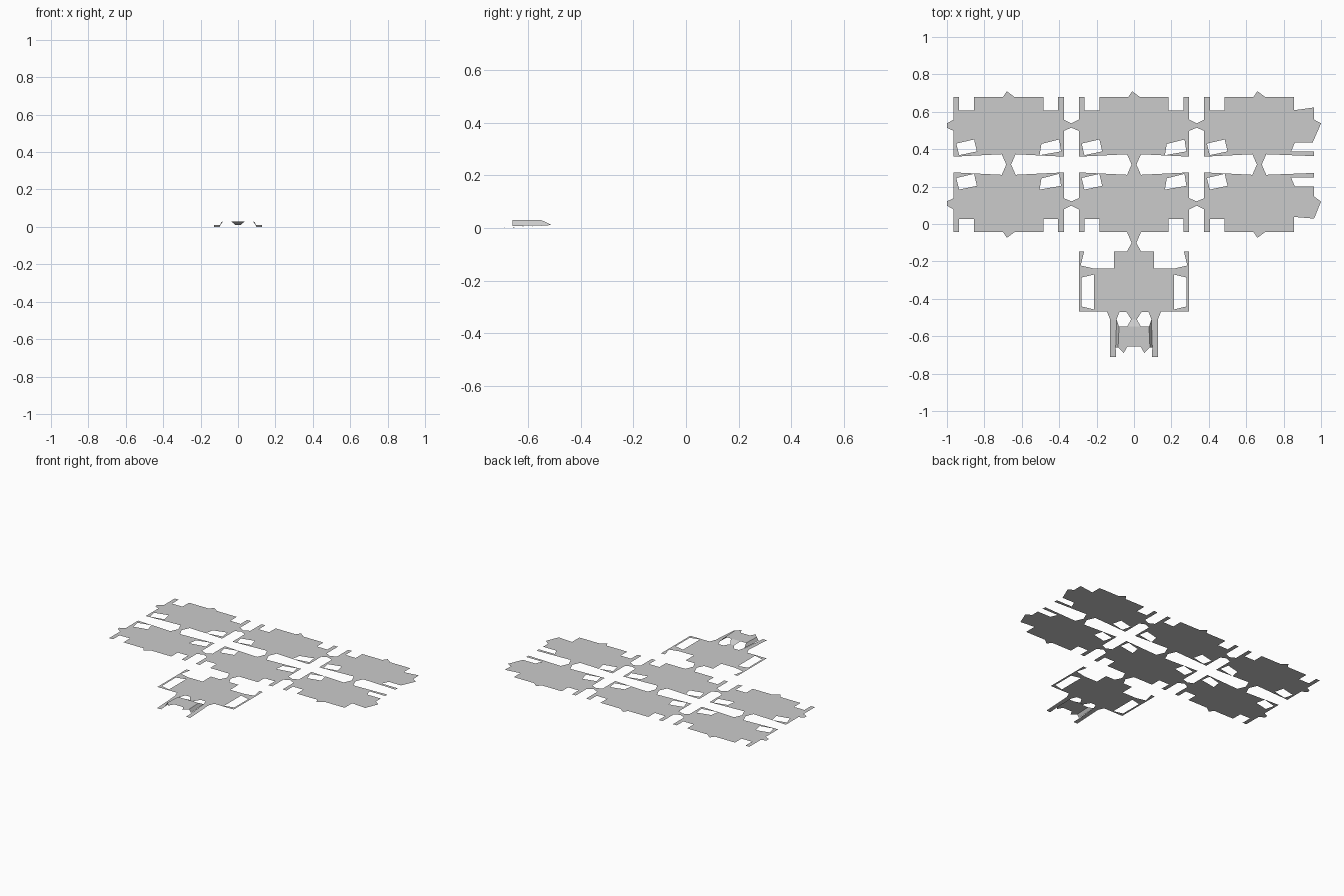
import bpy, bmesh

if "Cube" in bpy.data.objects:
    bpy.data.objects.remove(bpy.data.objects["Cube"])

Z = 0.011      # height of the flat sheet
MID = 0.318    # line between the two rows of panels


def new_object(name, bm):
    for f in bm.faces:
        f.normal_update()
        if f.normal.z < 0:
            f.normal_flip()
    me = bpy.data.meshes.new(name)
    bm.to_mesh(me)
    bm.free()
    ob = bpy.data.objects.new(name, me)
    bpy.context.collection.objects.link(ob)
    return ob


def sheet(name, loops):
    """Flat sheet: first loop is the outline, the others are holes."""
    bm = bmesh.new()
    edges = []
    for pts in loops:
        vs = [bm.verts.new((x, y, Z)) for x, y in pts]
        edges += [bm.edges.new((a, vs[i - 1])) for i, a in enumerate(vs)]
    bmesh.ops.triangle_fill(bm, edges=edges, use_beauty=True, normal=(0, 0, 1))
    bmesh.ops.dissolve_limit(bm, angle_limit=0.01, verts=[], edges=bm.edges[:])
    return new_object(name, bm)


def flip(pts):
    return [(-x, y) for x, y in reversed(pts)]


# Half outline of a panel, from the middle neck to the outer edge
closed = [(.013, 0), (.037, .055), (.295, .042), (.295, .18), (.335, .197),
          (.335, .22), (.295, .24), (.295, .362), (.265, .362), (.265, .29),
          (.185, .29), (.185, .362)]
outer = [(x if x < .33 else .33, h) for x, h in closed]
# Right-hand end panels have an open slot and no bar
open_start = [(.013, 0), (.037, .055), (.293, .045), (.293, .07), (.17, .07),
              (.19, .117)]
open_top = open_start + [(.285, .117), (.33, .22), (.293, .24), (.293, .305),
                         (.185, .29), (.185, .362)]
open_low = open_start + [(.293, .117), (.293, .171), (.33, .198), (.293, .289),
                         (.185, .28), (.185, .362)]
tab = [(.03, .362), (-.01, .392), (-.03, .362)]
neck = [(.037, .362), (.013, .418), (-.013, .418), (-.037, .362)]
hole_left = [(-.28, .112), (-.185, .134), (-.17, .07), (-.265, .05)]
hole_right = [(.175, .11), (.27, .134), (.28, .07), (.165, .05)]

# Two rows of three panels
for row, sign in (("upper", 1), ("lower", -1)):
    for col in (-1, 0, 1):
        cx = col * .67
        left = flip(outer if col < 0 else closed)
        right = closed
        if col > 0:
            right = open_top if sign > 0 else open_low
        end = neck if (row, col) == ("lower", 0) else tab
        outline = right + end + left
        shift = 0 if sign > 0 else -.184
        holes = [hole_left] if col > 0 else [hole_left, hole_right]
        loops = [[(cx + x, MID + sign * h) for x, h in outline]]
        loops += [[(cx + x, MID + h + shift) for x, h in hl] for hl in holes]
        sheet(f"{row}_panel_{col + 2}", loops)

# Front panel with side windows and three connecting necks
half = [(.013, -.10), (.037, -.147), (.107, -.147), (.107, -.238), (.215, -.238),
        (.285, -.222), (.267, -.147), (.295, -.147), (.295, -.468), (.145, -.468),
        (.128, -.51), (.093, -.51), (.078, -.47), (.04, -.47), (.015, -.51)]
window = [(.213, -.27), (.28, -.286), (.28, -.441), (.213, -.457)]
sheet("front_panel", [half + flip(half), window, flip(window)])

# Folded end piece: raised plate, sloping sides and lowered flaps
bm = bmesh.new()
T = .03
for s in (1, -1):
    for face in (
        [(0, -.51, Z), (.015, -.51, Z), (.037, -.549, T), (0, -.549, T)],
        [(0, -.549, T), (.08, -.549, T), (.085, -.66, T), (.055, -.69, T),
         (.035, -.655, T), (0, -.655, T)],
        [(.08, -.549, T), (.093, -.51, Z), (.098, -.66, .008), (.085, -.66, T)],
        [(.093, -.51, Z), (.128, -.51, Z), (.128, -.71, 0), (.096, -.71, 0),
         (.098, -.66, .003)],
    ):
        bm.faces.new([bm.verts.new((s * x, y, z)) for x, y, z in face])
bmesh.ops.remove_doubles(bm, verts=bm.verts[:], dist=.0005)
new_object("folded_end", bm)
